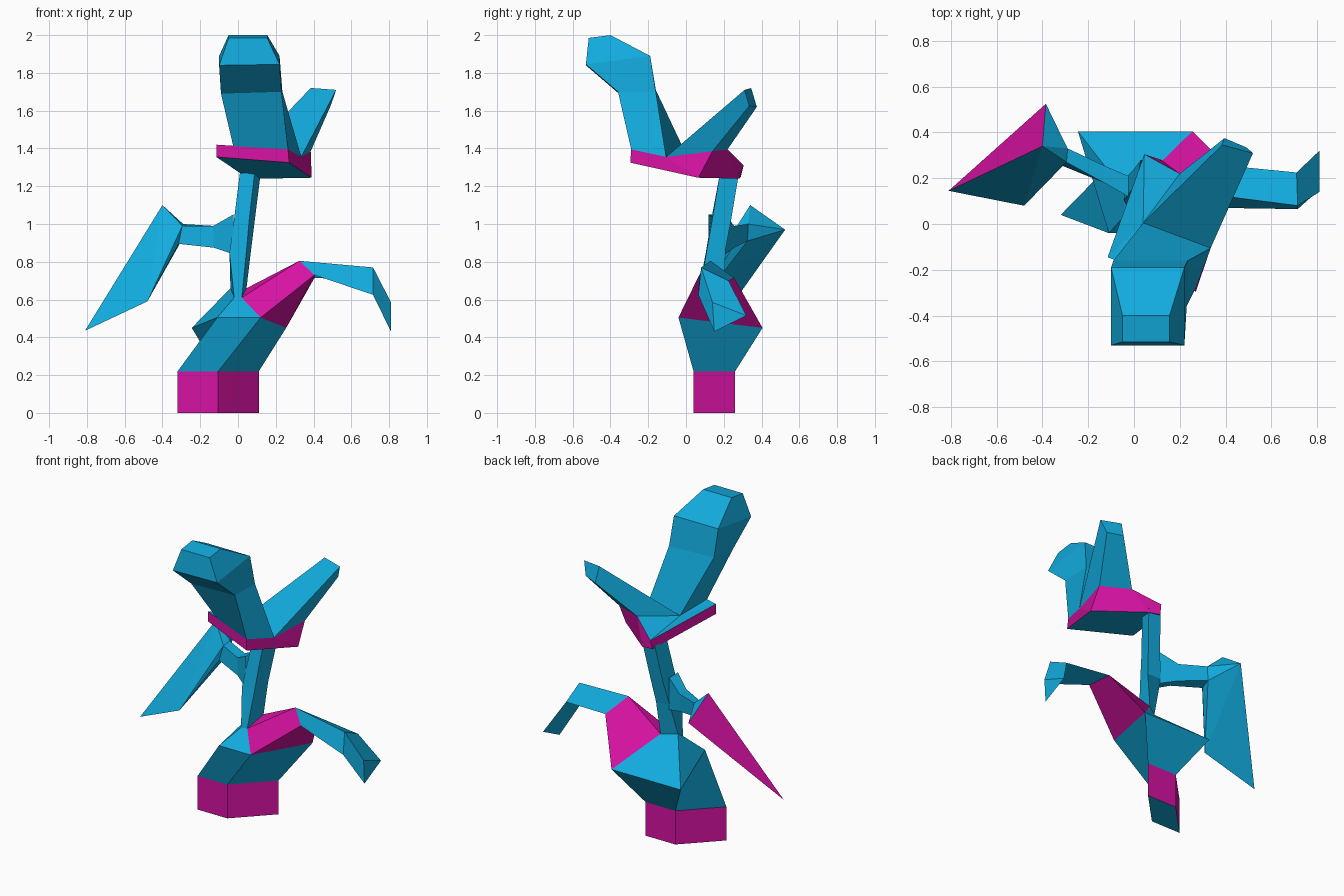
import bpy, bmesh

if "Cube" in bpy.data.objects:
    bpy.data.objects.remove(bpy.data.objects["Cube"])

def material(name, rgb):
    m = bpy.data.materials.new(name)
    m.diffuse_color = (*rgb, 1)
    m.use_nodes = True
    m.node_tree.nodes["Principled BSDF"].inputs["Base Color"].default_value = m.diffuse_color
    return m

TEAL = material("teal", (0.006, 0.41, 0.73))
PINK = material("magenta", (0.67, 0.006, 0.36))

def finish(name, bm, main, tint=None, other=None):
    """Clean up, colour faces picked by tint(face) with the other material."""
    bmesh.ops.remove_doubles(bm, verts=bm.verts, dist=0.001)
    bmesh.ops.recalc_face_normals(bm, faces=bm.faces)
    if tint:
        for f in bm.faces:
            f.material_index = 1 if tint(f) else 0
    me = bpy.data.meshes.new(name)
    bm.to_mesh(me)
    bm.free()
    me.materials.append(main)
    if other:
        me.materials.append(other)
    ob = bpy.data.objects.new(name, me)
    bpy.context.collection.objects.link(ob)
    return ob

def loft(name, rings, main, start=False, end=False, tint=None, other=None):
    """Skin a chain of rings with flat faces, optionally closing the ends."""
    bm = bmesh.new()
    vs = [[bm.verts.new(p) for p in r] for r in rings]
    for a, b in zip(vs, vs[1:]):
        n = len(a)
        for i in range(n):
            j = (i + 1) % n
            bm.faces.new((a[i], a[j], b[j], b[i]))
    if start:
        bm.faces.new(vs[0][::-1])
    if end:
        bm.faces.new(vs[-1])
    return finish(name, bm, main, tint, other)

def hull(name, pts, main, tint=None, other=None):
    bm = bmesh.new()
    for p in pts:
        bm.verts.new(p)
    bmesh.ops.convex_hull(bm, input=bm.verts)
    return finish(name, bm, main, tint, other)

# Foot block: slanted parallelogram with a teal underside
foot = [(-.32, .04), (-.105, .04), (.11, .26), (-.105, .26)]
foot_top = [(x, y, .22) for x, y in foot]
loft("foot_block", [[(x, y, 0) for x, y in foot], foot_top], PINK, start=True,
     tint=lambda f: abs(f.normal.z) > .9, other=TEAL)

# Hips: flare from the foot, then pinch in to the waist
A, B, C, D = (-.11, -.04, .505), (.12, -.04, .505), (.255, .405, .45), (-.245, .405, .45)
N0, N1, N2, N3 = (-.02, .06, .61), (.02, .067, .61), (.045, .2, .66), (-.04, .14, .66)
loft("hips", [foot_top, [A, B, C, D]], TEAL)
bm = bmesh.new()
for q in ([A, B, N1, N0], [C, D, N3, N2], [D, A, N0, N3]):
    bm.faces.new([bm.verts.new(p) for p in q])
finish("waist", bm, TEAL)

# Lower limb on the right: magenta thigh, teal drooping end
E1, E2, E3 = (.325, .13, .805), (.405, .07, .73), (.405, .255, .715)
loft("right_lower_limb_root", [[N1, N2, C, B], [E1, E1, E3, E2]], PINK)
loft("right_lower_limb_end", [
    [E1, E2, E3],
    [(.715, .08, .77), (.715, .065, .625), (.71, .225, .70)],
    [(.81, .14, .585), (.81, .15, .43), (.81, .32, .515)]], TEAL, end=True)

# Stem rising from the waist to the plate
loft("stem", [
    [N0, N1, N2, N3],
    [(-.045, .105, .85), (.045, .11, .86), (.07, .21, .87), (-.03, .21, .87)],
    [(-.02, .135, 1.03), (.06, .14, 1.03), (.09, .24, 1.03), (0, .24, 1.03)],
    [(.01, .18, 1.27), (.088, .18, 1.27), (.12, .28, 1.27), (.03, .28, 1.27)]], TEAL)

# Side branch on the left, ending in a wing
def ring(x, y0, y1, z0, z1):
    return [(x, y0, z0), (x, y1, z0), (x, y1, z1), (x, y0, z1)]

R = [(-.315, .255, .895), (-.30, .325, .91), (-.29, .33, 1.0), (-.295, .27, .99)]
loft("left_branch", [ring(-.025, .12, .21, .84, 1.05),
                     ring(-.13, .18, .255, .875, .99), R], TEAL)
hull("left_wing", R + [(-.4, .34, 1.1), (-.385, .525, .97),
                       (-.81, .145, .435), (-.48, .08, .59)], TEAL,
     tint=lambda f: f.normal.x < -.35 and f.normal.y > .1 and f.normal.z > 0
     and max(v.co.y for v in f.verts) > .5, other=PINK)

# Tilted plate on top of the stem: magenta rim, teal top and underside
L, F, G = (-.115, -.145, 1.42), (.265, -.29, 1.395), (.335, -.105, 1.355)
Rt, U4, Bk = (.385, .14, 1.385), (.2, .22, 1.395), (.045, .305, 1.31)
U1 = (.04, .005, 1.36)
low_r, low_b = (.39, .065, 1.245), (.12, .28, 1.24)
loft("plate_rim", [
    [(-.115, -.145, 1.355), (.27, -.295, 1.325), low_r, low_r, low_b, (.04, .29, 1.25)],
    [L, F, G, Rt, U4, Bk]], PINK, start=True,
    tint=lambda f: f.normal.z < -.75, other=TEAL)
bm = bmesh.new()
for q in ([L, F, U1], [L, U1, Bk], [U1, U4, Bk]):
    bm.faces.new([bm.verts.new(p) for p in q])
finish("plate_top", bm, TEAL)

# Raised upper limb on the right
loft("right_upper_limb", [
    [U1, G, Rt, U4],
    [(.385, .345, 1.72), (.52, .31, 1.71), (.49, .335, 1.625), (.395, .375, 1.62)]],
    TEAL, end=True)

# Head: leaning neck, forward-bent block, bevelled crown
loft("head", [
    [(-.025, -.18, 1.412), F, G, U1],
    [(-.09, -.355, 1.69), (.23, -.36, 1.70), (.235, -.16, 1.70), (-.09, -.16, 1.71)],
    [(-.1, -.53, 1.84), (.22, -.53, 1.845), (.22, -.19, 1.89), (-.1, -.19, 1.89)],
    [(-.05, -.515, 1.985), (.155, -.515, 1.985), (.155, -.4, 2.0), (-.05, -.4, 2.0)]],
    TEAL, end=True)
